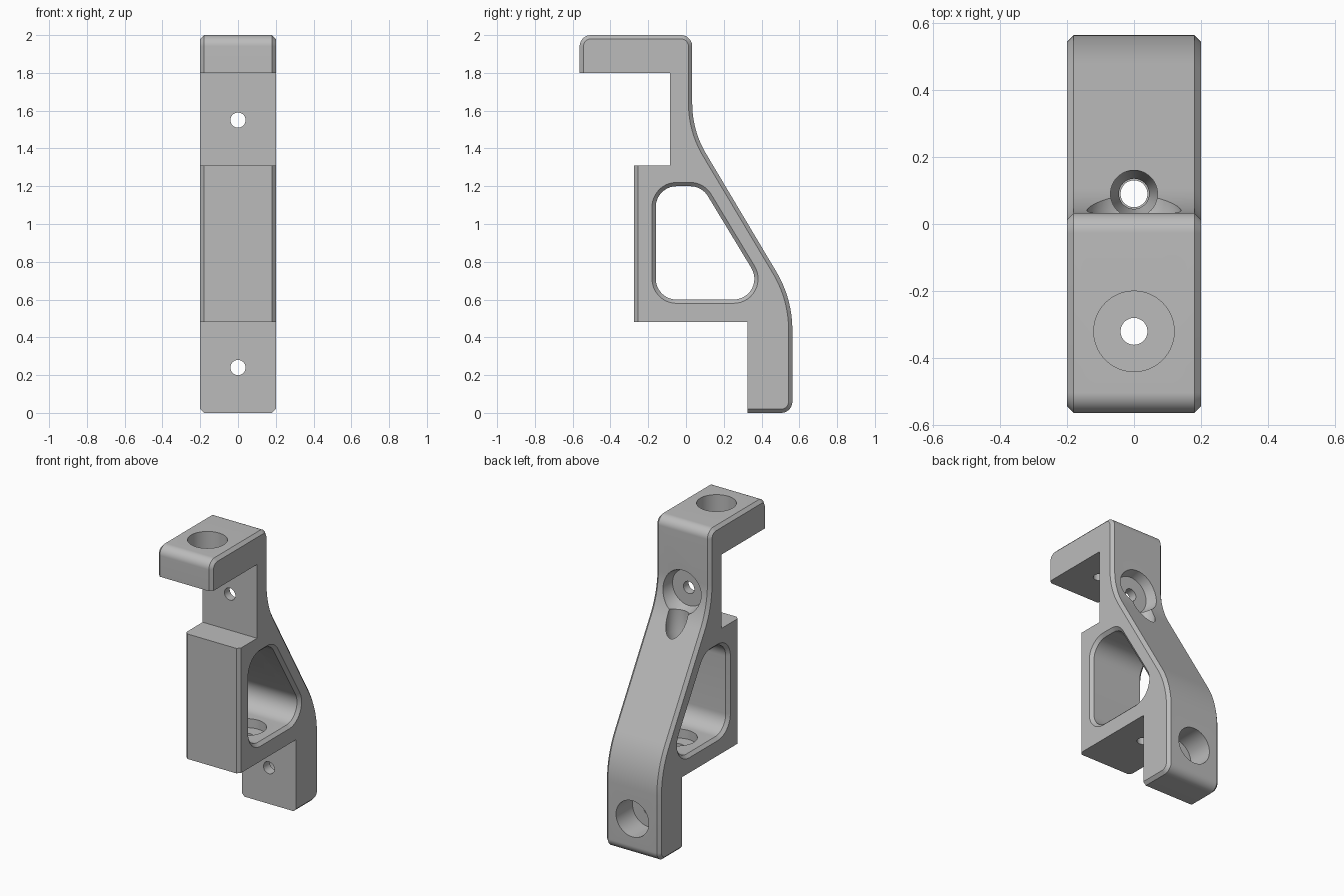
import bpy
import bmesh
import math
from mathutils import Vector

old = bpy.data.objects.get("Cube")
if old:
    bpy.data.objects.remove(old, do_unlink=True)

HALF = 0.2      # half width of the bracket
BEVEL = 0.02    # chamfer size

grey = bpy.data.materials.new("plain_grey")
grey.use_nodes = True
grey.diffuse_color = (0.5, 0.5, 0.5, 1)
grey.node_tree.nodes["Principled BSDF"].inputs["Base Color"].default_value = (0.5, 0.5, 0.5, 1)


def make_object(name, bm):
    bmesh.ops.recalc_face_normals(bm, faces=bm.faces)
    mesh = bpy.data.meshes.new(name)
    bm.to_mesh(mesh)
    bm.free()
    mesh.materials.append(grey)
    ob = bpy.data.objects.new(name, mesh)
    bpy.context.collection.objects.link(ob)
    return ob


def section(corners, insets, steps=14):
    """Rounded counterclockwise outline of (y, z, radius), each edge moved inward."""
    n = len(corners)
    pts = [Vector(c[:2]) for c in corners]
    dirs = [(pts[(i + 1) % n] - pts[i]).normalized() for i in range(n)]
    loop = []
    for i in range(n):
        a, b = dirs[i - 1], dirs[i]
        na, nb = Vector((-a.y, a.x)), Vector((-b.y, b.x))
        turn = a.x * b.y - a.y * b.x
        # corner of the two moved edges
        pa, pb = pts[i] + na * insets[i - 1], pts[i] + nb * insets[i]
        gap = pb - pa
        corner = pa + a * ((gap.x * b.y - gap.y * b.x) / turn)
        radius = corners[i][2]
        if radius == 0:
            loop.append(corner)
            continue
        side = math.copysign(1, turn)
        radius -= side * insets[i]
        angle = math.atan2(turn, a.dot(b))
        start = corner - a * radius * math.tan(abs(angle) / 2)
        centre = start + na * side * radius
        arm = start - centre
        for k in range(steps + 1):
            t = angle * k / steps
            c, s = math.cos(t), math.sin(t)
            loop.append(centre + Vector((arm.x * c - arm.y * s, arm.x * s + arm.y * c)))
    return loop


def loft(name, layers):
    """Skin outlines placed at successive x positions."""
    bm = bmesh.new()
    rings = [[bm.verts.new((x, p.x, p.y)) for p in loop] for x, loop in layers]
    for r0, r1 in zip(rings, rings[1:]):
        for i in range(len(r0)):
            j = (i + 1) % len(r0)
            bm.faces.new((r0[i], r0[j], r1[j], r1[i]))
    bm.faces.new(rings[0])
    bm.faces.new(rings[-1])
    return make_object(name, bm)


def bore(name, y, z, axis, profile, sides=64):
    """Round cutter along axis 'Y' or 'Z' from (position, radius) steps."""
    bm = bmesh.new()
    rings = []
    for pos, rad in profile:
        ring = []
        for k in range(sides):
            t = math.tau * k / sides
            u, v = rad * math.cos(t), rad * math.sin(t)
            ring.append(bm.verts.new((u, pos, z + v) if axis == "Y" else (u, y + v, pos)))
        rings.append(ring)
    for r0, r1 in zip(rings, rings[1:]):
        for i in range(sides):
            j = (i + 1) % sides
            bm.faces.new((r0[i], r0[j], r1[j], r1[i]))
    bm.faces.new(rings[0])
    bm.faces.new(rings[-1])
    return make_object(name, bm)


# Bracket body: side profile with chamfered outer edges
outline = [
    (0.325, 0, 0), (0.563, 0, 0.06), (0.563, 0.605, 0.6), (0.033, 1.495, 0.52),
    (0.033, 2, 0.06), (-0.563, 2, 0.06), (-0.563, 1.8, 0), (-0.085, 1.8, 0),
    (-0.085, 1.31, 0), (-0.275, 1.31, 0), (-0.275, 0.48, 0), (0.325, 0.48, 0),
]
chamfered = {0, 1, 2, 3, 4, 5, 9}
full = section(outline, [0] * len(outline))
inset = section(outline, [BEVEL if i in chamfered else 0 for i in range(len(outline))])
body = loft("bracket_body", [(-HALF, inset), (-HALF + BEVEL, full),
                             (HALF - BEVEL, full), (HALF, inset)])

# Side window with flared rims
window = [(-0.16, 0.6, 0.11), (0.447, 0.6, 0.11), (0.084, 1.2, 0.11), (-0.16, 1.2, 0.11)]
inner = section(window, [0] * 4)
rim = section(window, [-BEVEL] * 4)
outer = section(window, [-2 * BEVEL] * 4)
cutters = [loft("window_cutter", [
    (-HALF - BEVEL, outer), (-HALF, rim), (-HALF + BEVEL, inner),
    (HALF - BEVEL, inner), (HALF, rim), (HALF + BEVEL, outer)])]

# Counterbored screw holes and the tool access hole
BOLT, HEAD = 0.04, 0.12
cutters += [
    bore("top_hole_cutter", -0.32, 0, "Z",
         [(1.7, BOLT), (1.86, BOLT), (1.86, HEAD), (2.1, HEAD)]),
    bore("lower_hole_cutter", 0, 0.24, "Y",
         [(0.25, BOLT), (0.39, BOLT), (0.39, HEAD), (0.7, HEAD)]),
    bore("upper_hole_cutter", 0, 1.55, "Y",
         [(-0.2, BOLT), (-0.03, BOLT), (-0.03, HEAD), (0.04, 0.14), (0.3, 0.14)]),
    bore("floor_hole_cutter", 0.09, 0, "Z",
         [(0.4, BOLT), (0.54, BOLT), (0.54, HEAD), (0.75, HEAD)]),
    bore("access_hole_cutter", 0.09, 0, "Z",
         [(1.0, 0.045), (1.2, 0.045), (1.27, 0.07), (1.5, 0.07)]),
]

bpy.ops.object.select_all(action="DESELECT")
body.select_set(True)
bpy.context.view_layer.objects.active = body
for cutter in cutters:
    cutter.hide_render = True
    mod = body.modifiers.new(cutter.name, "BOOLEAN")
    mod.operation = "DIFFERENCE"
    mod.solver = "EXACT"
    mod.object = cutter
    bpy.ops.object.modifier_apply(modifier=mod.name)
for cutter in cutters:
    bpy.data.objects.remove(cutter, do_unlink=True)

bpy.ops.object.shade_smooth_by_angle(angle=math.radians(25))
